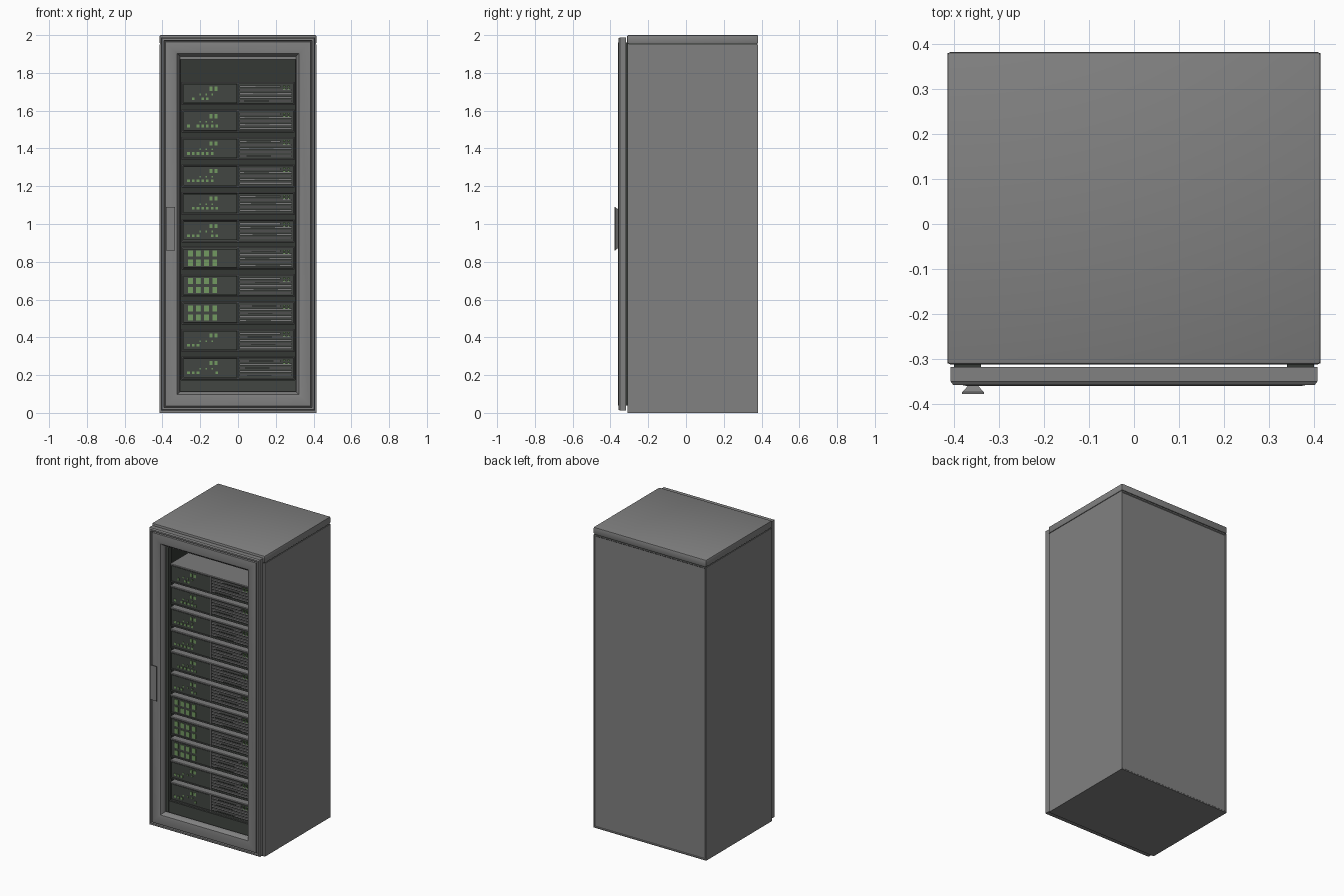
import bpy, bmesh, random
from mathutils import Vector

random.seed(4)
if "Cube" in bpy.data.objects:
    bpy.data.objects.remove(bpy.data.objects["Cube"])


def material(name, r, g, b):
    m = bpy.data.materials.new(name)
    m.use_nodes = True
    m.diffuse_color = (r, g, b, 1)
    m.node_tree.nodes["Principled BSDF"].inputs["Base Color"].default_value = (r, g, b, 1)
    return m


CASE = material("case grey", 0.22, 0.22, 0.22)
INSIDE = material("interior dark", 0.035, 0.04, 0.035)
METAL = material("server metal", 0.2, 0.2, 0.2)
PANEL = material("panel charcoal", 0.055, 0.062, 0.055)
GREEN = material("indicator green", 0.17, 0.32, 0.12)


def finish(name, bm, mats, smooth=True):
    bmesh.ops.recalc_face_normals(bm, faces=bm.faces)
    me = bpy.data.meshes.new(name)
    bm.to_mesh(me)
    bm.free()
    for m in mats:
        me.materials.append(m)
    ob = bpy.data.objects.new(name, me)
    bpy.context.collection.objects.link(ob)
    if smooth:
        bpy.ops.object.select_all(action="DESELECT")
        ob.select_set(True)
        bpy.context.view_layer.objects.active = ob
        bpy.ops.object.shade_smooth_by_angle()
    return ob


def add_box(bm, x0, x1, y0, y1, z0, z1, mat=0):
    verts = bmesh.ops.create_cube(bm, size=1)["verts"]
    for v in verts:
        v.co = Vector(((x0 + x1) / 2 + v.co.x * (x1 - x0),
                       (y0 + y1) / 2 + v.co.y * (y1 - y0),
                       (z0 + z1) / 2 + v.co.z * (z1 - z0)))
    for f in {f for v in verts for f in v.link_faces}:
        f.material_index = mat


def box(name, mat, *bounds, bevel=0):
    bm = bmesh.new()
    add_box(bm, *bounds)
    if bevel:
        bmesh.ops.bevel(bm, geom=bm.edges[:], offset=bevel, segments=2,
                        profile=0.5, affect="EDGES")
    return finish(name, bm, [mat])


def add_rings(bm, x0, x1, z0, z1, rings, closed=False, cap=True, dark_from=99, mat=0, dark=1):
    """Nested rectangles facing the front, each (inset, y), joined in order."""
    loops = [[bm.verts.new(p) for p in ((x0 + i, y, z0 + i), (x1 - i, y, z0 + i),
                                        (x1 - i, y, z1 - i), (x0 + i, y, z1 - i))]
             for i, y in rings]
    for n in range(len(loops) if closed else len(loops) - 1):
        a, b = loops[n], loops[(n + 1) % len(loops)]
        for k in range(4):
            f = bm.faces.new((a[k], a[(k + 1) % 4], b[(k + 1) % 4], b[k]))
            f.material_index = dark if n >= dark_from else mat
    if cap and not closed:
        bm.faces.new(loops[0]).material_index = mat
        bm.faces.new(loops[-1]).material_index = dark if dark_from < 99 else mat


# Cabinet shell: inset back panel, outer walls, front lip and dark hollow
bm = bmesh.new()
add_rings(bm, -0.415, 0.415, 0, 1.95,
          [(0.01, 0.376), (0.006, 0.38), (0, 0.38), (0, -0.31), (0.08, -0.31), (0.08, 0.33)],
          dark_from=4)
finish("cabinet_shell", bm, [CASE, INSIDE])

# Roof panel with a narrow seam beneath it
box("roof_seam", INSIDE, -0.41, 0.41, -0.305, 0.377, 1.945, 1.956)
box("roof_panel", CASE, -0.415, 0.415, -0.312, 0.382, 1.954, 2.0, bevel=0.006)

# Door: rounded rim, fine groove, broad frame sloping in to the window
bm = bmesh.new()
add_rings(bm, -0.408, 0.408, 0.012, 1.988,
          [(0, -0.318), (0, -0.35), (0.006, -0.358), (0.016, -0.358), (0.018, -0.345),
           (0.022, -0.345), (0.024, -0.358), (0.034, -0.36), (0.07, -0.36), (0.086, -0.355),
           (0.096, -0.342), (0.1, -0.325), (0.1, -0.318)], closed=True)
finish("door_frame", bm, [CASE])
box("door_gasket_left", INSIDE, 0.34, 0.4, -0.32, -0.308, 0.04, 1.96)
box("door_gasket_right", INSIDE, -0.4, -0.34, -0.32, -0.308, 0.04, 1.96)

# Handle: flares from a narrow foot to a wide grip
bm = bmesh.new()
add_rings(bm, -0.382, -0.334, 0.86, 1.09,
          [(0.013, -0.355), (0.011, -0.362), (0, -0.374), (0, -0.378)])
finish("door_handle", bm, [CASE])

# Interior posts, sill and header
for side, s in (("left", 1), ("right", -1)):
    xs = sorted((s * 0.302, s * 0.336))
    box("mounting_post_" + side, PANEL, *xs, -0.3, -0.27, 0.08, 1.87)
box("lower_sill", PANEL, -0.336, 0.336, -0.295, -0.27, 0.08, 0.175)

FRONT = -0.29


def server(index, z):
    """One rack unit: rimmed body, indicator panel and slatted drive bay."""
    z0, z1 = z - 0.061, z + 0.061
    bm = bmesh.new()
    # Body with a raised rim around the dark face
    add_rings(bm, -0.298, 0.298, z0, z1,
              [(0, 0.2), (0, FRONT + 0.004), (0.003, FRONT), (0.007, FRONT),
               (0.008, FRONT + 0.012)], dark_from=3)
    # Indicator panel on one half
    add_box(bm, -0.288, -0.004, FRONT + 0.003, FRONT + 0.015, z0 + 0.011, z1 - 0.011, 1)
    add_box(bm, -0.003, 0.003, FRONT, FRONT + 0.014, z0 + 0.007, z1 - 0.007, 0)
    # Drive bay slats
    for k in range(5):
        zz = z0 + 0.017 + k * 0.019
        end = 0.285 if k < 4 else 0.225
        add_box(bm, 0.008, end, FRONT + 0.001, FRONT + 0.014, zz, zz + 0.011, 0)
        if k % 2 == index % 2:
            start = random.uniform(0.03, 0.1)
            add_box(bm, start, start + 0.13, FRONT - 0.001, FRONT + 0.002,
                    zz + 0.003, zz + 0.007, 1)
    # Top lip
    add_box(bm, -0.29, 0.29, FRONT - 0.003, FRONT + 0.002, z1 - 0.006, z1 - 0.002, 0)

    # Indicator lights
    def light(x, zc, w, h):
        add_box(bm, x - w / 2, x + w / 2, FRONT, FRONT + 0.004, zc - h / 2, zc + h / 2, 2)

    if index in (2, 3, 4):
        for c in range(4):
            for r in (-1, 1):
                light(-0.252 + c * 0.043, z + r * 0.024, 0.026, 0.032)
    else:
        for c in range(2):
            light(-0.142 + c * 0.026, z + 0.026, 0.016, 0.022)
        for c in range(7):
            if random.random() < 0.75:
                light(-0.262 + c * 0.025, z - 0.026, 0.014, 0.014)
        for c in range(3):
            light(-0.2 + c * 0.032, z - 0.004, 0.009, 0.009)
    for c in range(2):
        for r in range(2):
            light(0.245 + c * 0.022, z + 0.04 - r * 0.014, 0.012, 0.008)
    finish("server_unit_%d" % (index + 1), bm, [METAL, PANEL, GREEN], smooth=False)


# Stack of rack units
for i in range(11):
    server(i, 0.238 + i * 0.1452)
